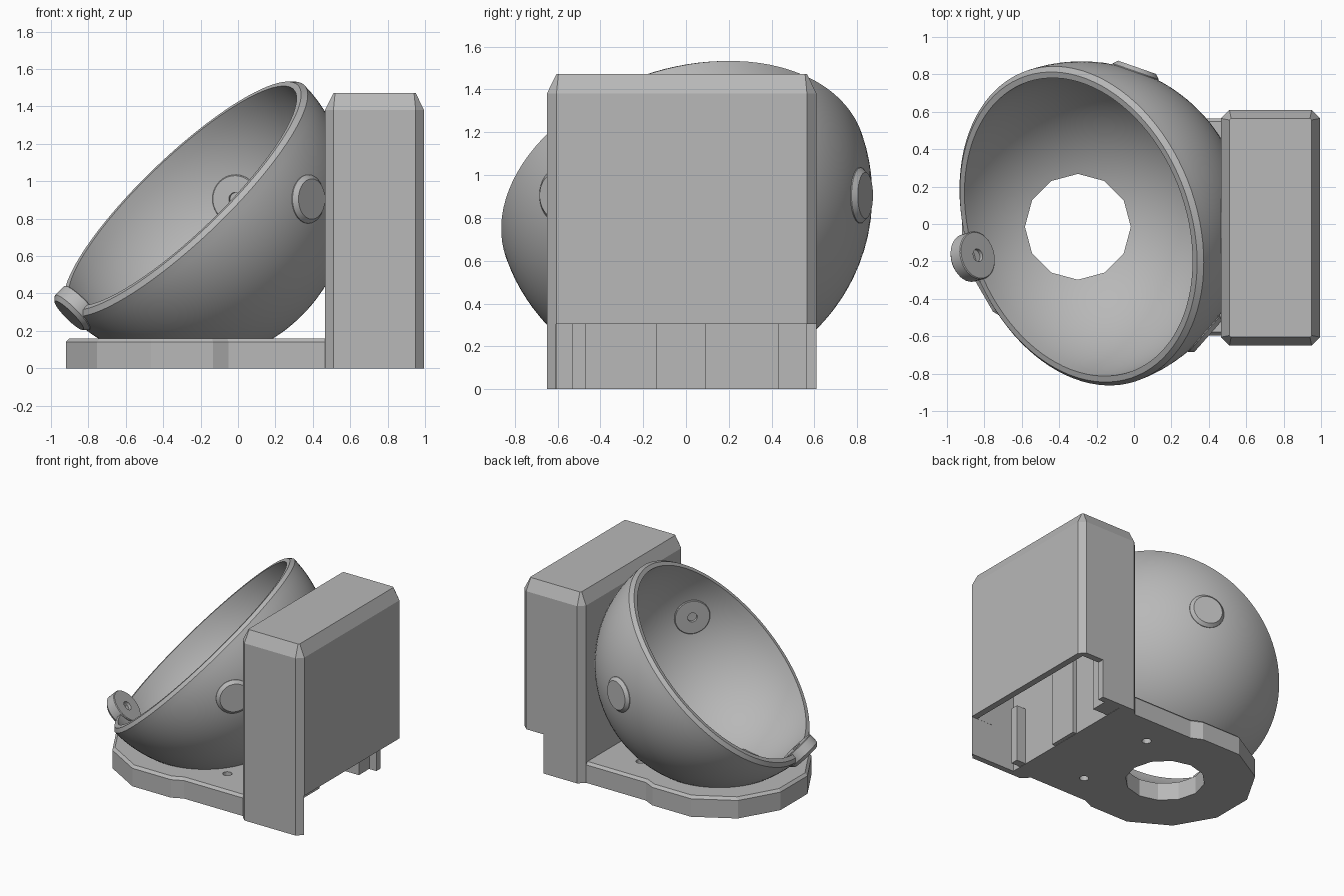
import bpy, bmesh
from math import sin, cos, pi, radians
from mathutils import Vector, Matrix

cube = bpy.data.objects.get("Cube")
if cube:
    bpy.data.objects.remove(cube, do_unlink=True)

grey = bpy.data.materials.new("plain_grey")
grey.use_nodes = True
grey.diffuse_color = (0.48, 0.48, 0.48, 1)
grey.node_tree.nodes["Principled BSDF"].inputs["Base Color"].default_value = (0.48, 0.48, 0.48, 1)

CENTRE = Vector((-0.28, -0.01, 0.905))   # centre of the spherical bowl
RIM_NORMAL = Vector((-0.67, -0.245, 0.70)).normalized()
R_OUT, R_IN = 0.88, 0.822
HOLE = (-0.30, -0.015)                   # axis of the drain hole


def finish(name, bm):
    bmesh.ops.recalc_face_normals(bm, faces=bm.faces)
    mesh = bpy.data.meshes.new(name)
    bm.to_mesh(mesh)
    bm.free()
    mesh.materials.append(grey)
    ob = bpy.data.objects.new(name, mesh)
    bpy.context.collection.objects.link(ob)
    return ob


def activate(ob):
    bpy.ops.object.select_all(action='DESELECT')
    ob.select_set(True)
    bpy.context.view_layer.objects.active = ob


def smooth(ob):
    activate(ob)
    bpy.ops.object.shade_smooth_by_angle(angle=radians(25))


def lathe(name, profile, axis, steps):
    """Spin an (r, z) profile, then point its z axis along the given axis."""
    bm = bmesh.new()
    vs = [bm.verts.new((r, 0, z)) for r, z in profile]
    es = [bm.edges.new(p) for p in zip(vs, vs[1:])]
    bmesh.ops.spin(bm, geom=vs + es, cent=(0, 0, 0), axis=(0, 0, 1),
                   angle=2 * pi, steps=steps)
    bmesh.ops.remove_doubles(bm, verts=bm.verts, dist=1e-5)
    turn = Vector((0, 0, 1)).rotation_difference(axis).to_matrix().to_4x4()
    bm.transform(Matrix.Translation(CENTRE) @ turn)
    return finish(name, bm)


def loft(name, rings):
    """Join outline rings of equal length and cap both ends."""
    bm = bmesh.new()
    loops = [[bm.verts.new(p) for p in ring] for ring in rings]
    n = len(loops[0])
    for a, b in zip(loops, loops[1:]):
        for i in range(n):
            j = (i + 1) % n
            bm.faces.new((a[i], a[j], b[j], b[i]))
    bm.faces.new(loops[0][::-1])
    bm.faces.new(loops[-1])
    return finish(name, bm)


def box(name, lo, hi):
    (x0, y0, z0), (x1, y1, z1) = lo, hi
    return loft(name, [[(x0, y0, z), (x1, y0, z), (x1, y1, z), (x0, y1, z)]
                       for z in (z0, z1)])


def prism(name, x, y, r, z0, z1, sides):
    ring = [(x + r * cos(2 * pi * i / sides), y + r * sin(2 * pi * i / sides))
            for i in range(sides)]
    return loft(name, [[(px, py, z) for px, py in ring] for z in (z0, z1)])


def ball(name, r):
    bm = bmesh.new()
    bmesh.ops.create_uvsphere(bm, u_segments=72, v_segments=36, radius=r,
                              matrix=Matrix.Translation(CENTRE))
    return finish(name, bm)


def cut(ob, *cutters):
    for c in cutters:
        c.hide_render = True
        m = ob.modifiers.new("cut", 'BOOLEAN')
        m.operation, m.solver, m.object = 'DIFFERENCE', 'EXACT', c
        activate(ob)
        bpy.ops.object.modifier_apply(modifier=m.name)
        bpy.data.objects.remove(c, do_unlink=True)


# Tilted bowl: spherical shell with a chamfered rim
arc = [-pi / 2 * (1 - i / 28) for i in range(29)]
profile = [(R_OUT * cos(a), R_OUT * sin(a)) for a in arc]
profile += [(0.855, 0.025), (R_IN, 0.025)]
profile += [(R_IN * cos(a), R_IN * sin(a)) for a in reversed(arc)]
bowl = lathe("bowl", profile, RIM_NORMAL, 96)
cut(bowl, prism("drain_cutter", *HOLE, 0.283, -0.1, 0.5, 12))
smooth(bowl)

# Three sensor bosses through the shell, each with a blind hole facing inward
boss = [(0, 0.86), (0.035, 0.86), (0.035, 0.80), (0.125, 0.80),
        (0.13, 0.805), (0.13, 0.875), (0.108, 0.898), (0, 0.898)]
for side, axis in (("front", (0.66, -0.58, 0)), ("back", (0.29, 0.83, 0)),
                   ("rim", (-0.60, -0.17, -0.60))):
    smooth(lathe(side + "_boss", boss, Vector(axis).normalized(), 40))

# Base plate: twelve-sided lobe running into a straight tongue
lobe = [(HOLE[0] + 0.642 * cos(radians(a)), HOLE[1] + 0.642 * sin(radians(a)))
        for a in range(75, 290, 30)]
outline = [(0.55, 0.565), (-0.05, 0.565)] + lobe + [(-0.05, -0.595), (0.55, -0.595)]


def plate_ring(z, s):
    return [(HOLE[0] + (x - HOLE[0]) * s, HOLE[1] + (y - HOLE[1]) * s, z)
            for x, y in outline]


base = loft("base_plate", [plate_ring(0, 1), plate_ring(0.14, 1), plate_ring(0.16, 0.97)])
cut(base, prism("drain_cutter", *HOLE, 0.283, -0.1, 0.5, 12),
    ball("bowl_cutter", 0.84),
    *[prism("screw_cutter", 0.16, HOLE[1] + s * 0.345, 0.033, -0.1, 0.3, 20)
      for s in (1, -1)])

# Upright housing with chamfered corners and top
X0, X1, Y0, Y1, C = 0.465, 0.995, -0.65, 0.61, 0.045


def housing_ring(z, d):
    a, b, c, e = X0 + d, X1 - d, Y0 + d, Y1 - d
    k = C - d * 0.8
    return [(a + k, c, z), (b - k, c, z), (b, c + k, z), (b, e - k, z),
            (b - k, e, z), (a + k, e, z), (a, e - k, z), (a, c + k, z)]


housing = loft("housing", [housing_ring(0, 0), housing_ring(1.38, 0),
                           housing_ring(1.472, C)])
cut(housing,
    box("cavity_cutter", (0.61, -0.605, -0.1), (0.945, 0.56, 1.36)),
    box("opening_cutter", (0.80, -0.606, -0.1), (1.2, 0.8, 0.305)),
    ball("bowl_cutter", 0.84))

# Ribs inside the housing
box("narrow_rib", (0.60, -0.53, 0.002), (0.69, -0.47, 0.45))
box("wide_rib", (0.60, 0.43, 0.002), (0.74, 0.58, 0.45))
box("cable_rib", (0.60, -0.14, 0.002), (0.64, 0.09, 0.6))
